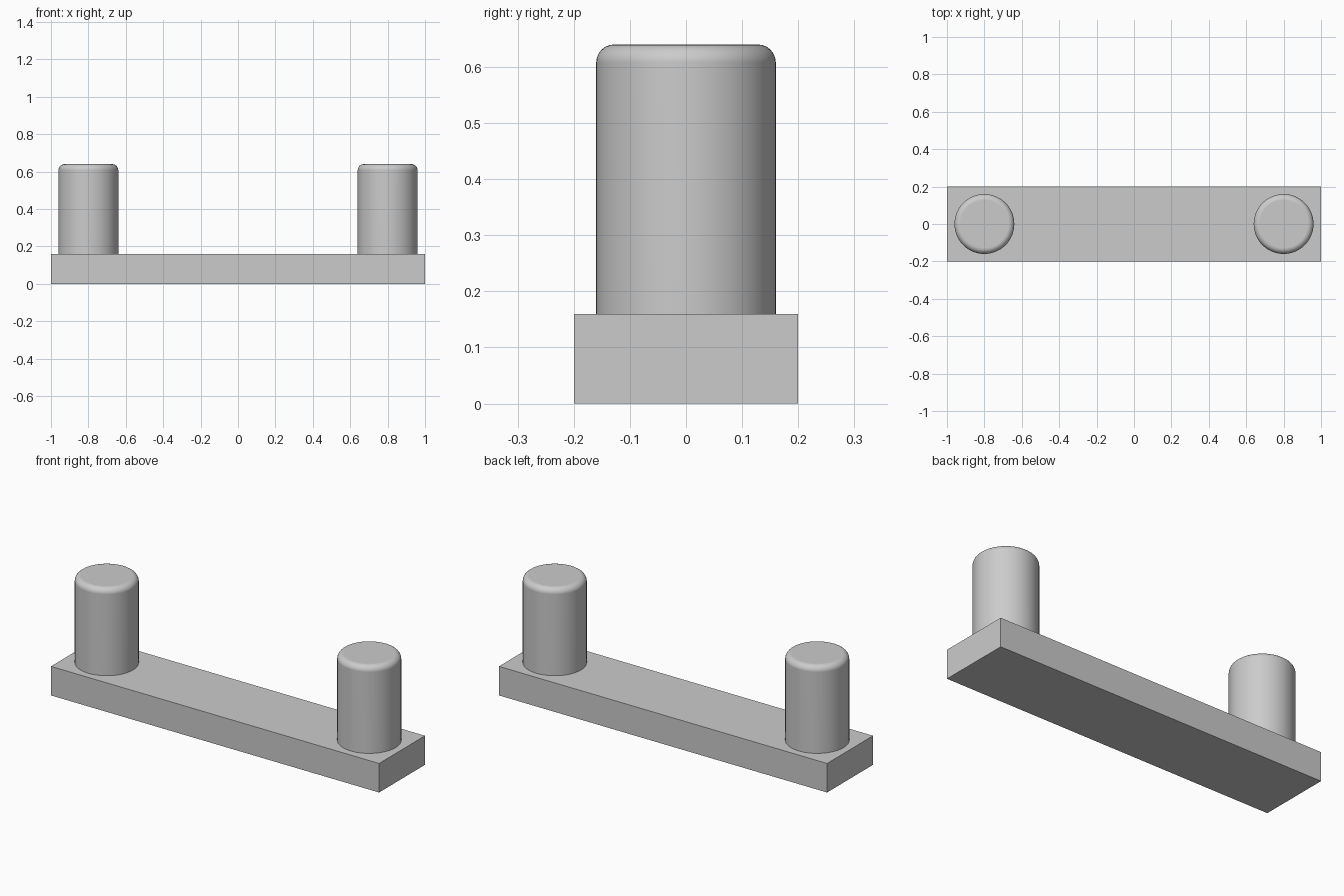
import bpy
import bmesh
import math
from mathutils import Matrix

BASE_SIZE = (2.0, 0.4, 0.16)
PEG_RADIUS = 0.16
PEG_HEIGHT = 0.48
PEG_X = 0.8
ROUNDING = 0.032

cube = bpy.data.objects.get("Cube")
if cube:
    bpy.data.objects.remove(cube, do_unlink=True)

# One plain grey for everything
grey = bpy.data.materials.new("plain_grey")
grey.use_nodes = True
colour = (0.6, 0.6, 0.6, 1.0)
grey.diffuse_color = colour
grey.node_tree.nodes["Principled BSDF"].inputs["Base Color"].default_value = colour


def make_object(name, bm, location):
    mesh = bpy.data.meshes.new(name)
    bm.to_mesh(mesh)
    bm.free()
    mesh.materials.append(grey)
    obj = bpy.data.objects.new(name, mesh)
    obj.location = location
    bpy.context.collection.objects.link(obj)
    return obj


# Base bar
bm = bmesh.new()
bmesh.ops.create_cube(bm, size=1, matrix=Matrix.Diagonal((*BASE_SIZE, 1)))
make_object("base_bar", bm, (0, 0, BASE_SIZE[2] / 2))


def make_peg(name, x):
    bm = bmesh.new()
    bmesh.ops.create_cone(bm, cap_ends=True, segments=64, radius1=PEG_RADIUS,
                          radius2=PEG_RADIUS, depth=PEG_HEIGHT)
    # Open the hidden underside and round the top rim
    underside = [f for f in bm.faces if f.normal.z < -0.9]
    bmesh.ops.delete(bm, geom=underside, context="FACES")
    rim = [e for e in bm.edges if all(v.co.z > 0 for v in e.verts)]
    bmesh.ops.bevel(bm, geom=rim, offset=ROUNDING, segments=6, profile=0.5,
                    affect="EDGES")
    peg = make_object(name, bm, (x, 0, BASE_SIZE[2] + PEG_HEIGHT / 2))
    # Smooth sides, flat top
    bpy.ops.object.select_all(action="DESELECT")
    peg.select_set(True)
    bpy.context.view_layer.objects.active = peg
    bpy.ops.object.shade_smooth_by_angle(angle=math.radians(40))
    weighted = peg.modifiers.new("even_shading", "WEIGHTED_NORMAL")
    weighted.keep_sharp = True


# Pegs at both ends
for name, side in (("left_peg", 1), ("right_peg", -1)):
    make_peg(name, side * PEG_X)
